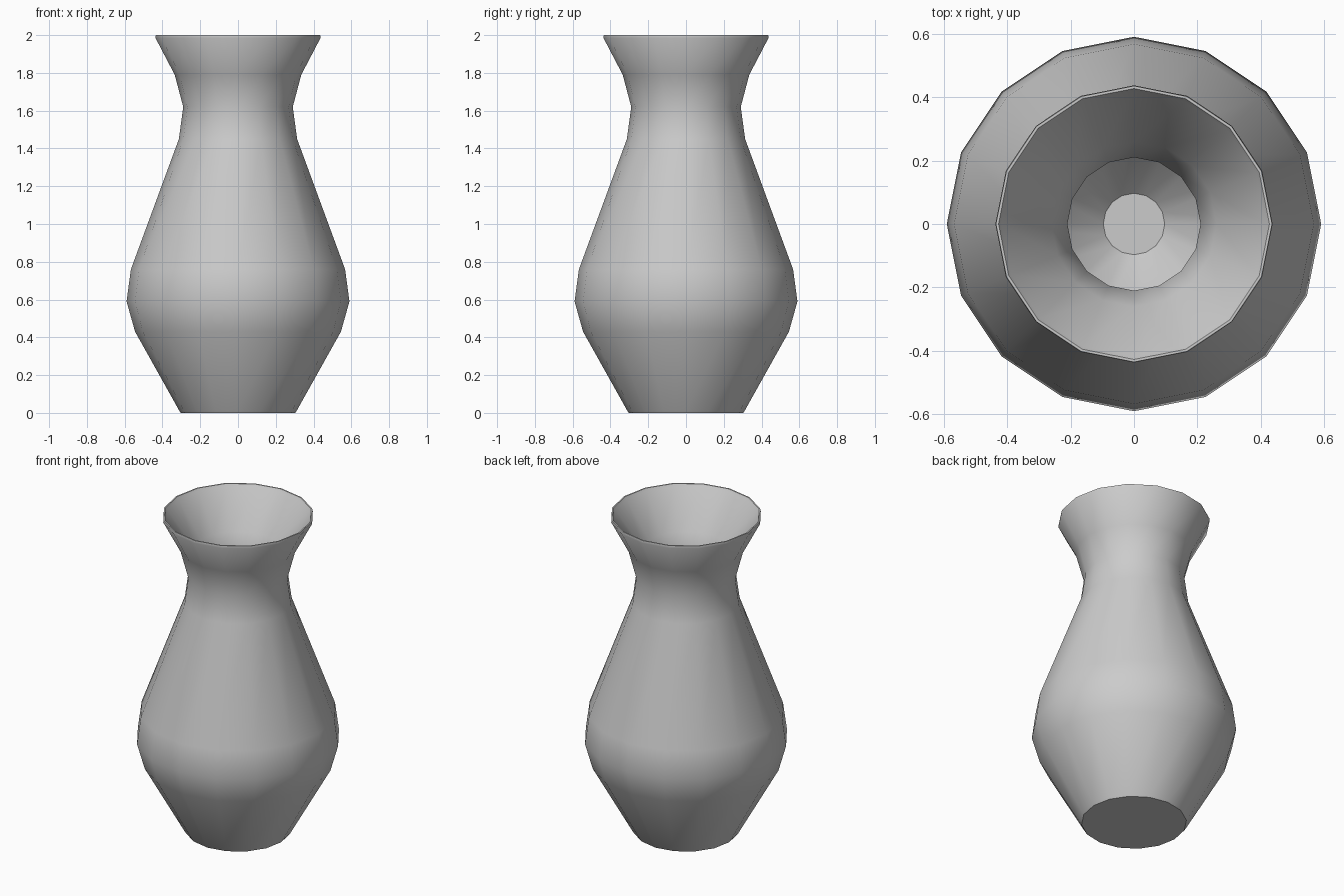
import bpy, bmesh
from math import cos, sin, pi, radians

if "Cube" in bpy.data.objects:
    bpy.data.objects.remove(bpy.data.objects["Cube"])

SIDES = 16

# Wall section as (radius, height): outside going up, over the rim, inside going down
profile = [
    (0.303, 0.0), (0.31, 0.01), (0.545, 0.43), (0.59, 0.59), (0.567, 0.76),
    (0.313, 1.45), (0.29, 1.62), (0.335, 1.79), (0.437, 1.985), (0.435, 2.0),
    (0.427, 2.0), (0.418, 1.985), (0.26, 1.77), (0.21, 1.62), (0.235, 1.43),
    (0.49, 0.76), (0.51, 0.59), (0.465, 0.45), (0.097, 0.08),
]

# Vase: rings lofted along the section, capped at the base and inner floor
bm = bmesh.new()
rings = [[bm.verts.new((r * cos(2 * pi * i / SIDES), r * sin(2 * pi * i / SIDES), z))
          for i in range(SIDES)] for r, z in profile]
for low, high in zip(rings, rings[1:]):
    for i in range(SIDES):
        j = (i + 1) % SIDES
        bm.faces.new((low[i], low[j], high[j], high[i]))
bm.faces.new(rings[0][::-1])
bm.faces.new(rings[-1])
bmesh.ops.recalc_face_normals(bm, faces=bm.faces)

mesh = bpy.data.meshes.new("vase")
bm.to_mesh(mesh)
bm.free()
vase = bpy.data.objects.new("vase", mesh)
bpy.context.collection.objects.link(vase)

# Smooth walls with crisp rim and base
bpy.context.view_layer.objects.active = vase
vase.select_set(True)
bpy.ops.object.shade_smooth_by_angle(angle=radians(35))
